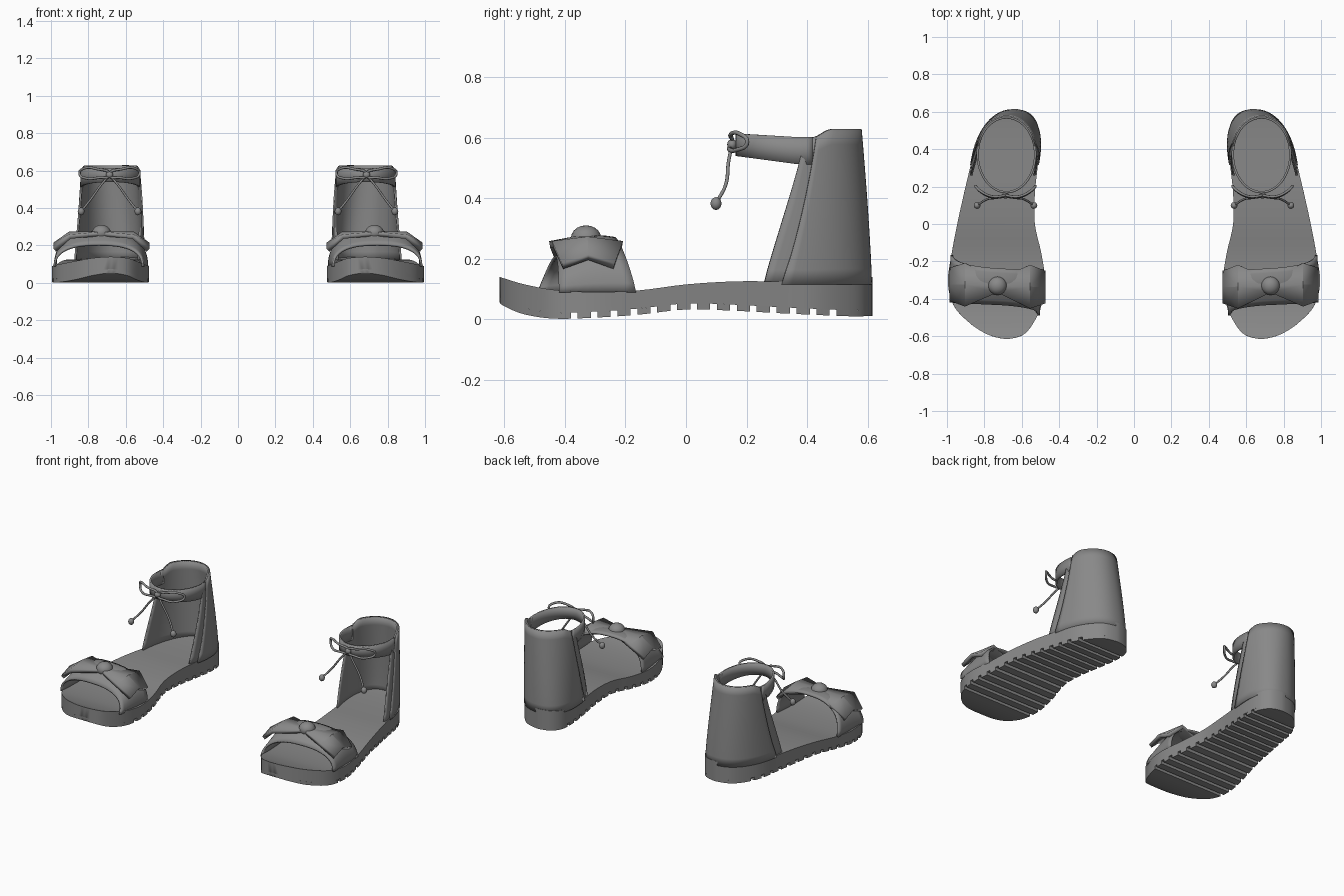
import bpy, bmesh, math
from math import sin, cos, pi, radians

cube = bpy.data.objects.get("Cube")
if cube:
    bpy.data.objects.remove(cube, do_unlink=True)

grey = bpy.data.materials.new("warm_grey")
grey.use_nodes = True
COLOR = (0.25, 0.25, 0.25, 1)
grey.diffuse_color = COLOR
grey.node_tree.nodes["Principled BSDF"].inputs["Base Color"].default_value = COLOR


def finish(name, bm, thickness=0, angle=35):
    """Turn a bmesh for the left shoe into a mirrored, shaded object."""
    bmesh.ops.remove_doubles(bm, verts=bm.verts, dist=0.0002)
    bmesh.ops.recalc_face_normals(bm, faces=bm.faces)
    mesh = bpy.data.meshes.new(name)
    bm.to_mesh(mesh)
    bm.free()
    ob = bpy.data.objects.new(name, mesh)
    bpy.context.collection.objects.link(ob)
    mesh.materials.append(grey)
    bpy.ops.object.select_all(action="DESELECT")
    ob.select_set(True)
    bpy.context.view_layer.objects.active = ob
    bpy.ops.object.shade_smooth_by_angle(angle=radians(angle))
    if thickness:
        solid = ob.modifiers.new("thickness", "SOLIDIFY")
        solid.thickness, solid.offset = thickness, 0
    ob.modifiers.new("pair", "MIRROR").use_mirror_merge = False
    return ob


def grid(bm, fn, nu, nv, closed_v=False):
    """Surface of quads through fn(u, v), both from 0 to 1."""
    rows = [[bm.verts.new(fn(i / nu, j / nv)) for j in range(nv + (not closed_v))]
            for i in range(nu + 1)]
    for a, b in zip(rows, rows[1:]):
        for j in range(nv):
            k = (j + 1) % len(a)
            bm.faces.new((a[j], a[k], b[k], b[j]))
    return rows


def lerp(a, b, t):
    return a + (b - a) * t


def spline(table, t):
    """Smooth reading of an evenly spaced table, t from 0 to 1."""
    n = len(table) - 1
    i = min(int(t * n), n - 1)
    f = t * n - i
    p0, p1, p2, p3 = (table[min(max(i + k, 0), n)] for k in (-1, 0, 1, 2))
    return p1 + 0.5 * f * (p2 - p0 + f * (2 * p0 - 5 * p1 + 4 * p2 - p3
                                          + f * (3 * (p1 - p2) + p3 - p0)))


# Sole outline and heights, toe to heel, spaced closer at the round ends
HALF = 0.615
INNER = (.68, .595, .54, .495, .475, .495, .53, .53, .515, .505, .515, .56, .635)
OUTER = (.68, .775, .875, .965, .995, .975, .945, .91, .875, .845, .79, .725, .635)
TOP = (.14, .133, .115, .097, .09, .095, .115, .125, .125, .127, .132, .138, .14)
BOTTOM = (.055, .04, .016, .002, .005, .015, .032, .028, .02, .014, .01, .01, .01)


def station(y):
    return math.acos(max(-1, min(1, -y / HALF))) / pi


def sole_piece(bm, y0, y1, low, high, steps):
    """Slab between two y stations; low and high map t to heights."""
    t0, t1 = station(y0), station(y1)

    def ring(u, v):
        t = lerp(t0, t1, u)
        k = round(v * 4)
        x = spline(INNER if k in (0, 1) else OUTER, t)
        return x, -HALF * cos(pi * t), (high if k in (1, 2) else low)(t)
    rows = grid(bm, ring, steps, 4, closed_v=True)
    bm.faces.new(rows[0])
    bm.faces.new(rows[-1])


TREAD = 0.02
ground = lambda t: spline(BOTTOM, t)
raised = lambda t: spline(BOTTOM, t) + TREAD
bm = bmesh.new()
sole_piece(bm, -HALF, HALF, raised, lambda t: spline(TOP, t), 48)
finish("sole", bm)

# Tread: solid toe and heel pads with cross bars between
bm = bmesh.new()
sole_piece(bm, -HALF, -0.38, ground, raised, 16)
sole_piece(bm, 0.54, HALF, ground, raised, 10)
BARS = 14
pitch = 0.92 / BARS
for i in range(BARS):
    y = -0.38 + pitch * i + 0.022
    sole_piece(bm, y, y + pitch - 0.022, ground, raised, 2)
finish("tread_bars", bm)


def ankle(a, t, grow=0):
    """Point on the heel wall: angle a, height fraction t."""
    c, s = cos(a), sin(a)
    f = max(t, 0) ** 1.3
    c2 = math.copysign(abs(c) ** 0.88, c)
    s2 = math.copysign(abs(s) ** 0.88, s)
    y = lerp(0.33 + (0.272 + grow) * s2, 0.375 + (0.193 + grow) * s, f)
    x = lerp(0.695 - 0.17 * (y - 0.3) + (0.172 + grow) * c2, 0.682 + (0.152 + grow) * c, f)
    return x, y


def counter(name, trim, grow):
    def point(u, v):
        start = radians(lerp(-13, 5, v) + trim)
        a = lerp(start, pi - start, u)
        k = max(0, min(1, (sin(a) - 0.2) / 0.35))
        top = 0.60 + 0.028 * k * k * (3 - 2 * k)
        return (*ankle(a, v, grow), lerp(0.115, top, v))
    bm = bmesh.new()
    grid(bm, point, 40, 10)
    finish(name, bm, 0.01)


counter("heel_lining", 0, 0)
counter("heel_counter", 11, 0.007)


# Ankle strap round the front
def strap(u, v):
    a = lerp(radians(12), radians(-192), u)
    front = max(0, -sin(a))
    mid, half = 0.556 + 0.02 * front, 0.045 - 0.008 * front
    return 0.682 + 0.154 * cos(a), 0.375 + 0.205 * sin(a), mid + half * (2 * v - 1)


bm = bmesh.new()
grid(bm, strap, 36, 2)
finish("ankle_strap", bm, 0.012)


# Arched toe band
def band(u, v):
    c, s = cos(pi * u), sin(pi * u)
    wide = math.copysign(abs(c) ** 0.8, c)
    x = lerp(0.745, 0.731, v) + lerp(0.235, 0.244, v) * wide
    y = lerp(-0.42 - 0.07 * u ** 3, -0.165 - 0.075 * u - 0.035 * s, v)
    peak = lerp(0.115, 0.178, v) + 0.03 * sin(pi * v)
    return x, y, 0.088 + peak * s ** 0.8


bm = bmesh.new()
grid(bm, band, 28, 8)
finish("toe_band", bm, 0.012)

# Toe bow: two drooping folded wings and a round knot
BOW = (0.73, -0.33)
WING = ((0.0, .035, .262), (0.17, .115, .262), (0.25, .085, .205))
bm = bmesh.new()
for side in (-1, 1):
    def wing(u, v):
        out, half, z = WING[round(u * 2)]
        k = 2 * v - 1
        return (BOW[0] + side * out, BOW[1] + half * k - 0.03 * side * out * -1,
                z - 0.03 * abs(k) * u)
    grid(bm, wing, 2, 2)
finish("toe_bow", bm, 0.024, 15)


def ball(name, place, size):
    bm = bmesh.new()
    bmesh.ops.create_uvsphere(bm, u_segments=16, v_segments=10, radius=1)
    bmesh.ops.scale(bm, vec=size, verts=bm.verts)
    bmesh.ops.translate(bm, vec=place, verts=bm.verts)
    finish(name, bm, 0, 60)


ball("toe_bow_knot", (*BOW, 0.268), (0.05, 0.05, 0.042))


# Ankle bow: cord loops, hanging tails and end beads
def cord(name, points, radius, closed=False):
    curve = bpy.data.curves.new(name, "CURVE")
    curve.dimensions = "3D"
    curve.bevel_depth, curve.bevel_resolution, curve.resolution_u = radius, 2, 8
    line = curve.splines.new("BEZIER")
    line.bezier_points.add(len(points) - 1)
    for bp, p in zip(line.bezier_points, points):
        bp.co = p
        bp.handle_left_type = bp.handle_right_type = "AUTO"
    line.use_cyclic_u = closed
    temp = bpy.data.objects.new(name + "_path", curve)
    bpy.context.collection.objects.link(temp)
    bm = bmesh.new()
    bm.from_mesh(temp.evaluated_get(bpy.context.evaluated_depsgraph_get()).to_mesh())
    bpy.data.objects.remove(temp)
    finish(name, bm, 0, 60)


KX, KY, KZ = 0.687, 0.152, 0.577
ball("ankle_bow_knot", (KX, KY, KZ), (0.02, 0.016, 0.018))
for side, label in ((-1, "inner"), (1, "outer")):
    at = lambda x, y, z: (KX + side * x, KY + y, KZ + z)
    cord(label + "_bow_loop", [at(0, 0, 0), at(.07, -.005, .032), at(.135, .025, .035),
                               at(.16, .05, .008), at(.125, .015, -.018),
                               at(.06, -.01, -.015)], 0.007, True)
    cord(label + "_bow_tail", [at(0, 0, 0), at(.05, -.012, -.06), at(.1, -.02, -.13),
                               at(.148, -.05, -.19)], 0.006)
    ball(label + "_tail_bead", at(.152, -.053, -.195), (0.018, 0.018, 0.021))
